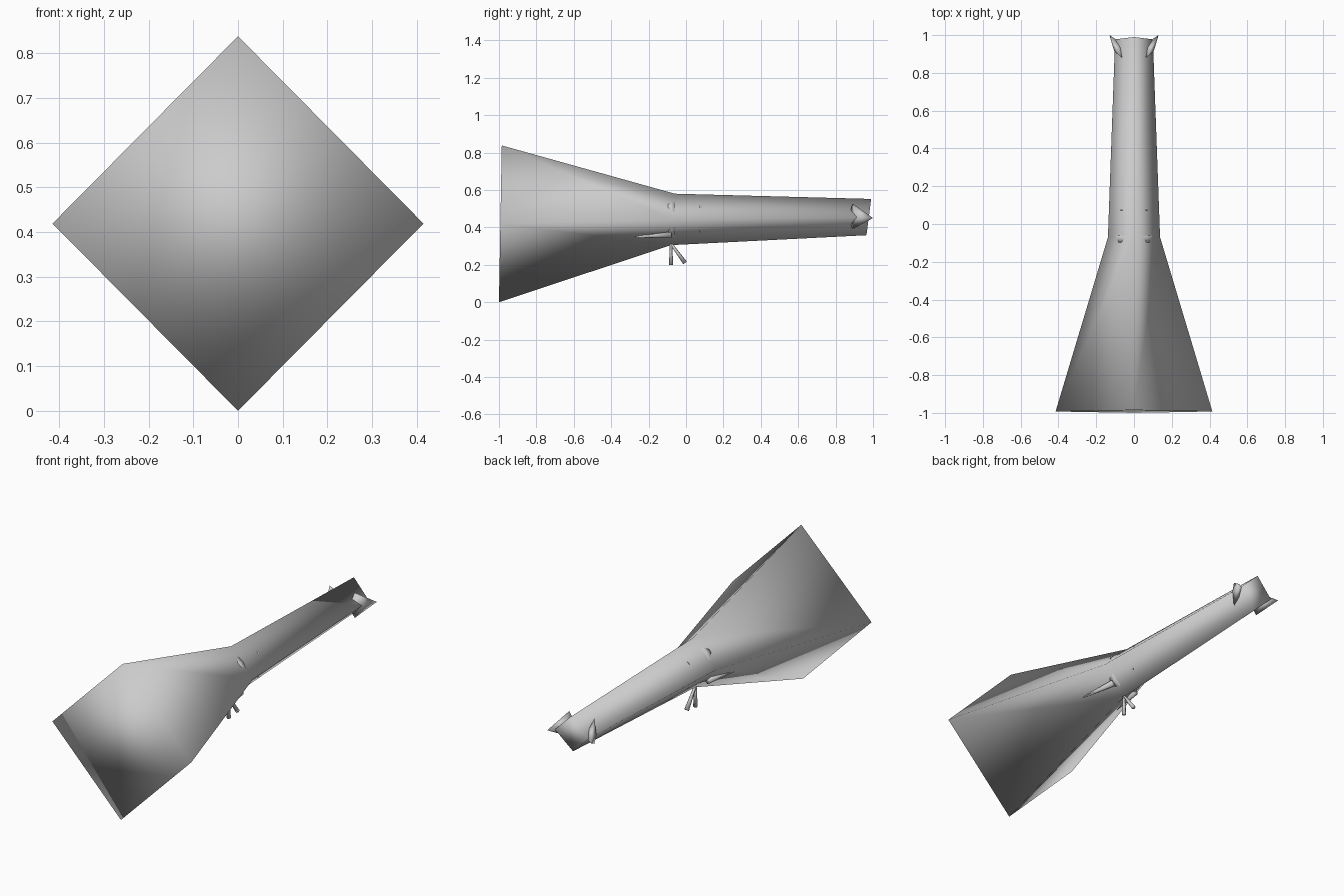
import bpy, bmesh, math
from mathutils import Vector

if "Cube" in bpy.data.objects:
    bpy.data.objects.remove(bpy.data.objects["Cube"])

grey = bpy.data.materials.new("light grey")
grey.diffuse_color = (0.6, 0.6, 0.6, 1)
grey.use_nodes = True
grey.node_tree.nodes["Principled BSDF"].inputs["Base Color"].default_value = grey.diffuse_color


def make(name, verts, faces, smooth=True):
    me = bpy.data.meshes.new(name)
    me.from_pydata(verts, [], faces)
    bm = bmesh.new()
    bm.from_mesh(me)
    bmesh.ops.recalc_face_normals(bm, faces=bm.faces)
    bm.to_mesh(me)
    bm.free()
    for p in me.polygons:
        p.use_smooth = smooth
    me.materials.append(grey)
    ob = bpy.data.objects.new(name, me)
    bpy.context.collection.objects.link(ob)
    return ob


def tapered_rod(name, a, b, ra, rb, sides=6, smooth=True):
    """Closed rod from a to b with end radii ra and rb."""
    a, b = Vector(a), Vector(b)
    q = (b - a).to_track_quat('Z', 'Y')
    verts = []
    for c, r in ((a, ra), (b, rb)):
        for i in range(sides):
            t = 2 * math.pi * (i + 0.5) / sides
            verts.append(c + q @ Vector((r * math.cos(t), r * math.sin(t), 0)))
    faces = [(i, (i + 1) % sides, sides + (i + 1) % sides, sides + i) for i in range(sides)]
    faces += [tuple(range(sides)), tuple(range(sides, 2 * sides))]
    return make(name, verts, faces, smooth)


# Four-sided body: flared diamond mouth, neck joint and tapered tail
rings = [  # half width, top (y, z), bottom (y, z)
    (0.415, (-0.985, 0.838), (-1.0, 0.0)),
    (0.138, (-0.06, 0.58), (-0.08, 0.305)),
    (0.10, (0.99, 0.552), (0.965, 0.358)),
]
verts, faces = [], []
for w, (yt, zt), (yb, zb) in rings:
    ym, zm = (yt + yb) / 2, (zt + zb) / 2
    verts += [(0, yt, zt), (w, ym, zm), (0, yb, zb), (-w, ym, zm)]
for r in range(2):
    for i in range(4):
        j = (i + 1) % 4
        faces.append((4 * r + i, 4 * r + j, 4 * r + 4 + j, 4 * r + 4 + i))
faces += [(0, 1, 2), (0, 2, 3), (8, 9, 10), (8, 10, 11)]
make("funnel_body", verts, faces)

# Bands that break through the flat sides of the neck
tapered_rod("front_band", (0, -0.095, 0.442), (0, -0.06, 0.443), 0.107, 0.107, 12)
tapered_rod("rear_band", (0, 0.072, 0.445), (0, 0.085, 0.445), 0.095, 0.095, 12)

# Two short prongs under the neck
tapered_rod("straight_prong", (0, -0.08, 0.33), (0, -0.08, 0.20), 0.006, 0.011)
tapered_rod("slanted_prong", (0, -0.085, 0.32), (0, -0.005, 0.21), 0.006, 0.012)

for side, label in ((1, "right"), (-1, "left")):
    # Leaf-shaped ear beside the tail end
    ear = [(0.13, 1.0, 0.45), (0.075, 0.89, 0.527), (0.05, 0.87, 0.455),
           (0.075, 0.89, 0.39), (0.07, 0.96, 0.455), (0.105, 0.915, 0.455)]
    make(label + "_ear", [(side * x, y, z) for x, y, z in ear],
         [(0, 1, 5), (0, 5, 3), (1, 2, 5), (2, 3, 5),
          (0, 4, 1), (0, 3, 4), (1, 4, 2), (2, 4, 3)])
    # Slim spike along the lower side of the neck
    tapered_rod(label + "_spike", (side * 0.11, -0.30, 0.35),
                (side * 0.073, -0.08, 0.36), 0.003, 0.018)
